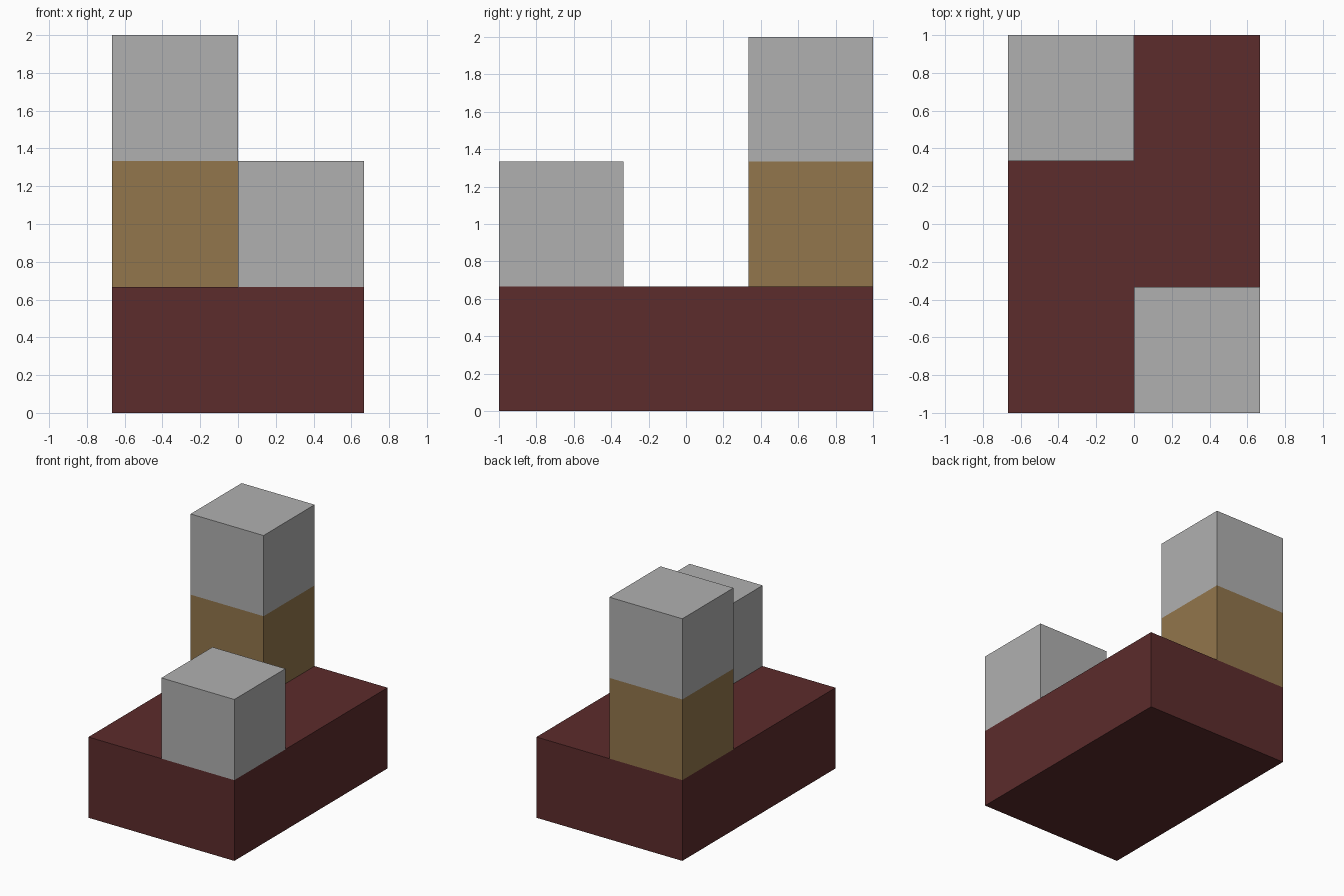
import bpy

cube = bpy.data.objects.get("Cube")
if cube:
    bpy.data.objects.remove(cube, do_unlink=True)

U = 2 / 3  # edge of one block


def material(name, rgb):
    mat = bpy.data.materials.new(name)
    mat.use_nodes = True
    colour = (*rgb, 1)
    mat.diffuse_color = colour
    mat.node_tree.nodes["Principled BSDF"].inputs["Base Color"].default_value = colour
    return mat


def block(name, size, base, mat):
    """Box of the given size in block units, standing on its base centre."""
    x, y, z = base
    bpy.ops.mesh.primitive_cube_add(size=U, location=(x * U, y * U, (z + size[2] / 2) * U))
    obj = bpy.context.object
    obj.name = name
    obj.scale = size
    bpy.ops.object.transform_apply(location=False, rotation=False, scale=True)
    obj.data.materials.append(mat)


maroon = material("dark maroon", (0.107, 0.025, 0.025))
tan = material("tan brown", (0.287, 0.181, 0.072))
grey = material("light grey", (0.434, 0.434, 0.434))

# Slab two blocks wide and three deep
block("base_slab", (2, 3, 1), (0, 0, 0), maroon)

# Single block at the front left corner
block("front_block", (1, 1, 1), (0.5, -1, 1), grey)

# Two-block tower at the back right corner
block("tower_lower_block", (1, 1, 1), (-0.5, 1, 1), tan)
block("tower_upper_block", (1, 1, 1), (-0.5, 1, 2), grey)
